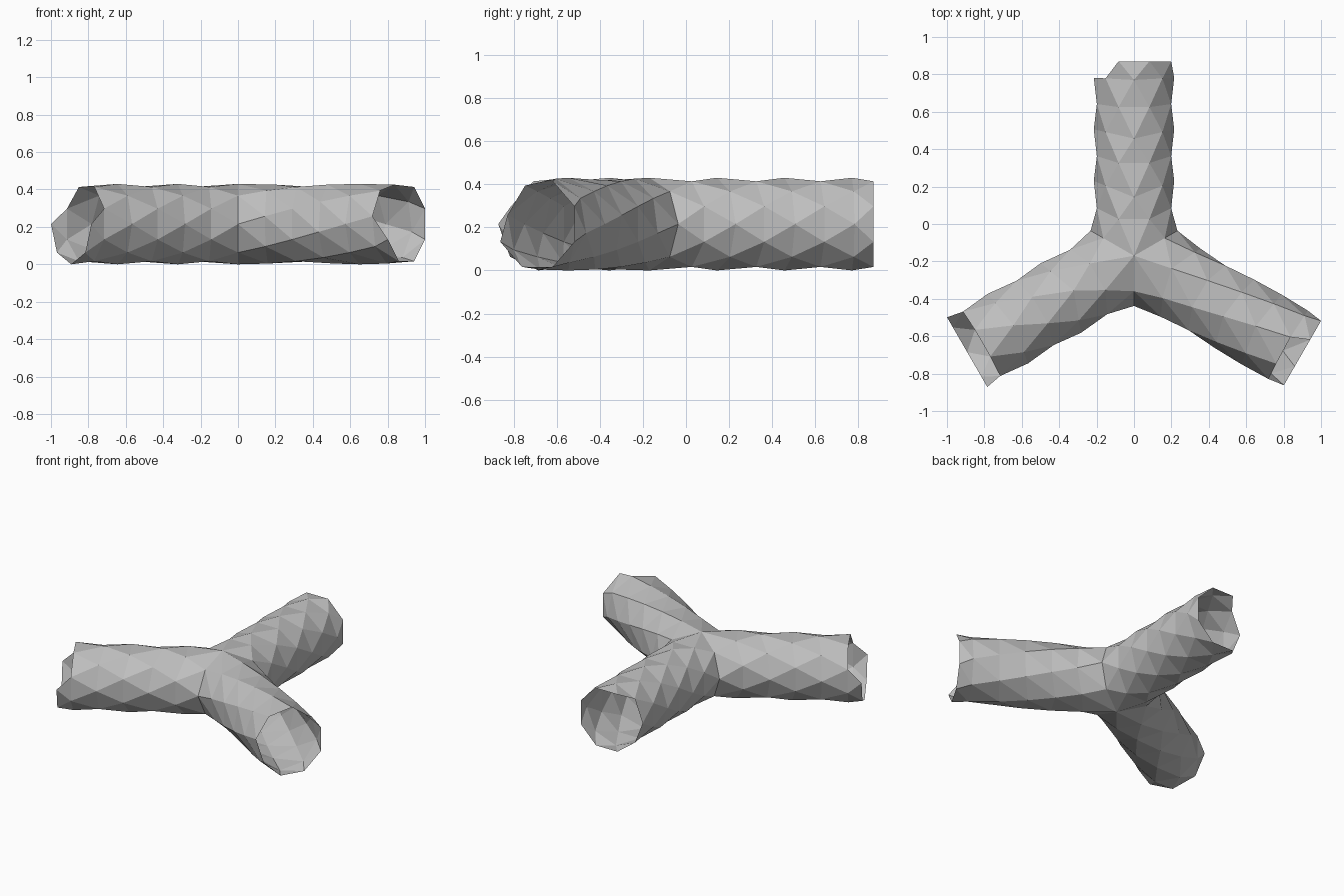
import bpy
import bmesh
import math
from mathutils import Vector

cube = bpy.data.objects.get("Cube")
if cube:
    bpy.data.objects.remove(cube, do_unlink=True)

SIDES = 8
RADIUS = 0.215
HUB = Vector((0, -0.17, RADIUS))
UP = Vector((0, 0, 1))

grey = bpy.data.materials.new("light_grey")
grey.use_nodes = True
grey.diffuse_color = (0.52, 0.52, 0.52, 1)
grey.node_tree.nodes["Principled BSDF"].inputs["Base Color"].default_value = (0.52, 0.52, 0.52, 1)


def add_arm(bm, heading, length, rows, twist, missing):
    """Open tube of twisted triangle bands, mitred where it meets the other arms."""
    along = Vector((math.cos(heading), math.sin(heading), 0))
    across = UP.cross(along)
    rings = []
    for k in range(rows + 1):
        # the last band is a short one at the rim
        reach = length if k == rows else (length - 0.1) * k / (rows - 1)
        flare = 1.08 if k == 0 else 1
        ring = []
        for i in range(SIDES):
            angle = math.tau * (i + twist * k) / SIDES
            side = RADIUS * flare * math.sin(angle)
            mitre = abs(side) / math.sqrt(3) * (1 - reach / length)
            ring.append(bm.verts.new(HUB + along * (reach + mitre)
                                     + across * side + UP * RADIUS * math.cos(angle)))
        rings.append(ring)
    for a, b in zip(rings, rings[1:]):
        for i in range(SIDES):
            j = (i + 1) % SIDES
            bm.faces.new((a[i], a[j], b[i]))
            bm.faces.new((a[j], b[j], b[i]))
    # notches in the ragged rim
    bmesh.ops.delete(bm, geom=[rings[-1][i] for i in missing], context='VERTS')


bm = bmesh.new()
add_arm(bm, math.radians(90), 1.04, 7, 0.5, (6, 7))       # back arm
add_arm(bm, math.radians(210), 1.03, 6, 0.5, (4, 5, 6))   # right arm
add_arm(bm, math.radians(-30), 1.04, 6, 0.25, (5, 6))     # left arm
bmesh.ops.remove_doubles(bm, verts=bm.verts[:], dist=0.002)
bmesh.ops.recalc_face_normals(bm, faces=bm.faces[:])
# make the open surface face outwards, judged at the top of the hub
top = max(bm.faces, key=lambda f: f.calc_center_median().z)
if top.normal.z < 0:
    bmesh.ops.reverse_faces(bm, faces=bm.faces[:])

mesh = bpy.data.meshes.new("three_way_tube")
bm.to_mesh(mesh)
bm.free()
mesh.materials.append(grey)
tube = bpy.data.objects.new("three_way_tube", mesh)
bpy.context.collection.objects.link(tube)
